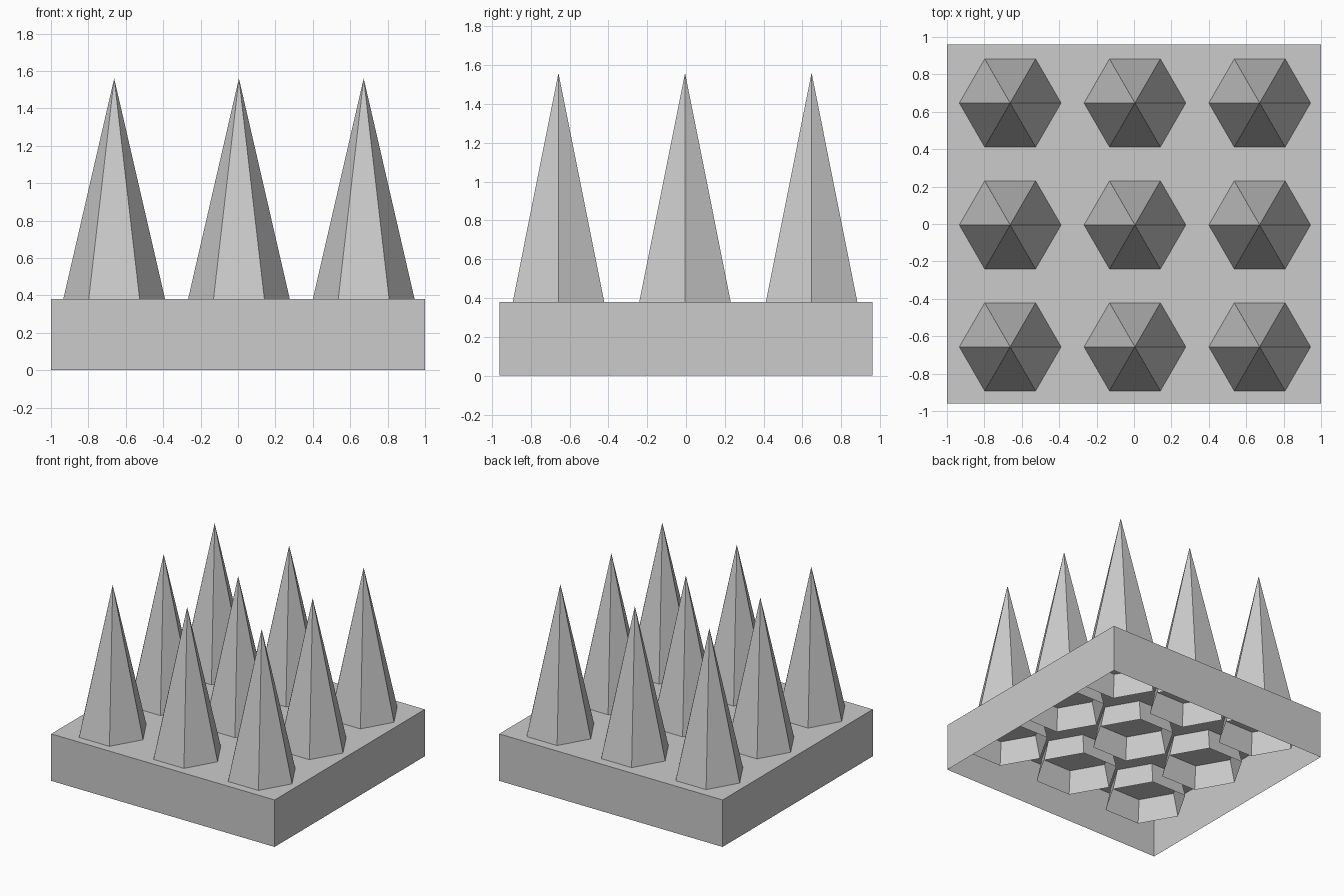
import bpy, bmesh
from math import cos, sin, pi

if "Cube" in bpy.data.objects:
    bpy.data.objects.remove(bpy.data.objects["Cube"])

BASE_X, BASE_Y, BASE_H = 2.0, 1.92, 0.38
TIP_Z, RIM_Z, R_AT_TOP = 1.56, 0.20, 0.272


def add_object(name, bm):
    mesh = bpy.data.meshes.new(name)
    bm.to_mesh(mesh)
    bm.free()
    obj = bpy.data.objects.new(name, mesh)
    bpy.context.collection.objects.link(obj)
    return obj


# Base: thin box, open underneath
bm = bmesh.new()
bmesh.ops.create_cube(bm, size=1)
for v in bm.verts:
    v.co = (v.co.x * BASE_X, v.co.y * BASE_Y, (v.co.z + 0.5) * BASE_H)
bm.normal_update()
floor = [f for f in bm.faces if f.normal.z < -0.5]
bmesh.ops.delete(bm, geom=floor, context='FACES_ONLY')
add_object("base", bm)


# Spike: six-sided hollow point, its open rim hanging below the base top
def spike(name, x, y):
    bm = bmesh.new()
    r = R_AT_TOP * (TIP_Z - RIM_Z) / (TIP_Z - BASE_H)
    rim = [bm.verts.new((r * cos(i * pi / 3), r * sin(i * pi / 3), RIM_Z))
           for i in range(6)]
    tip = bm.verts.new((0, 0, TIP_Z))
    for i in range(6):
        bm.faces.new((rim[i], rim[(i + 1) % 6], tip))
    add_object(name, bm).location = (x, y, 0)


# Three by three grid of spikes
for row in range(3):
    for col in range(3):
        spike(f"spike_{row}_{col}", 0.005 + (col - 1) * 0.667,
              -0.005 + (row - 1) * 0.652)
